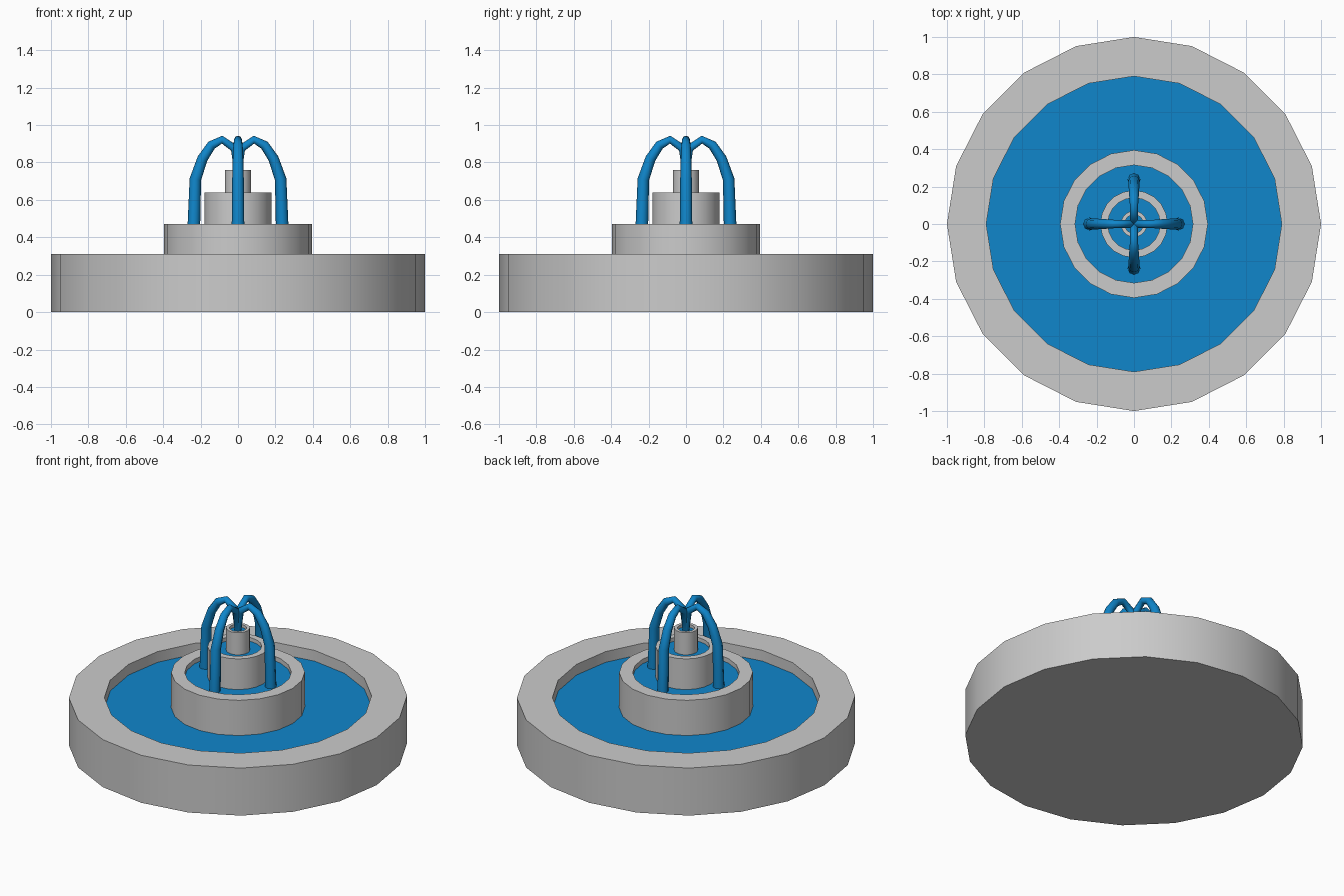
import bpy, bmesh
from math import cos, sin, pi, radians

if "Cube" in bpy.data.objects:
    bpy.data.objects.remove(bpy.data.objects["Cube"])

SIDES = 20

water_mat = bpy.data.materials.new("water_blue")
water_mat.diffuse_color = (0.005, 0.24, 0.6, 1)
water_mat.use_nodes = True
water_mat.node_tree.nodes["Principled BSDF"].inputs["Base Color"].default_value = water_mat.diffuse_color


def lathe(name, profile, mat=None):
    """Revolve (radius, z) points around z, capping both ends."""
    bm = bmesh.new()
    rings = [[bm.verts.new((r * cos(2 * pi * i / SIDES), r * sin(2 * pi * i / SIDES), z))
              for i in range(SIDES)] for r, z in profile]
    for a, b in zip(rings, rings[1:]):
        for i in range(SIDES):
            j = (i + 1) % SIDES
            bm.faces.new((a[i], a[j], b[j], b[i]))
    bm.faces.new(rings[0])
    bm.faces.new(rings[-1])
    bmesh.ops.recalc_face_normals(bm, faces=bm.faces)
    mesh = bpy.data.meshes.new(name)
    bm.to_mesh(mesh)
    bm.free()
    ob = bpy.data.objects.new(name, mesh)
    bpy.context.collection.objects.link(ob)
    if mat:
        mesh.materials.append(mat)
    bpy.ops.object.select_all(action='DESELECT')
    ob.select_set(True)
    bpy.context.view_layer.objects.active = ob
    bpy.ops.object.shade_smooth_by_angle(angle=radians(30))
    return ob


# Stone tiers: name, outer radius, inner radius, bottom, rim height, water level
tiers = [
    ("basin", 1.0, 0.79, 0.0, 0.31, 0.24),
    ("lower_bowl", 0.395, 0.315, 0.21, 0.47, 0.44),
    ("upper_bowl", 0.18, 0.14, 0.41, 0.64, 0.615),
    ("spout", 0.07, 0.05, 0.59, 0.76, 0.74),
]
for name, outer, inner, bottom, rim, level in tiers:
    floor = level - 0.03
    lathe(name, [(outer, bottom), (outer, rim), (inner, rim), (inner, floor)])
    # Water filling the tier
    lathe(name + "_water", [(inner, floor), (inner, level)], water_mat)

# Four water jets arcing from the spout into the lower bowl: (distance, z, radius)
path = [(0.0, 0.73, 0.018), (0.018, 0.875, 0.022), (0.085, 0.922, 0.021),
        (0.142, 0.892, 0.025), (0.19, 0.82, 0.028), (0.228, 0.71, 0.031),
        (0.237, 0.43, 0.034)]
for k in range(4):
    curve = bpy.data.curves.new(f"water_jet_{k + 1}", 'CURVE')
    curve.dimensions = '3D'
    curve.bevel_depth = 1.0
    curve.bevel_resolution = 2
    curve.use_fill_caps = True
    spline = curve.splines.new('POLY')
    spline.points.add(len(path) - 1)
    for p, (d, z, r) in zip(spline.points, path):
        p.co = (d, 0, z, 1)
        p.radius = r
    curve.materials.append(water_mat)
    jet = bpy.data.objects.new(curve.name, curve)
    jet.rotation_euler.z = k * pi / 2
    bpy.context.collection.objects.link(jet)
